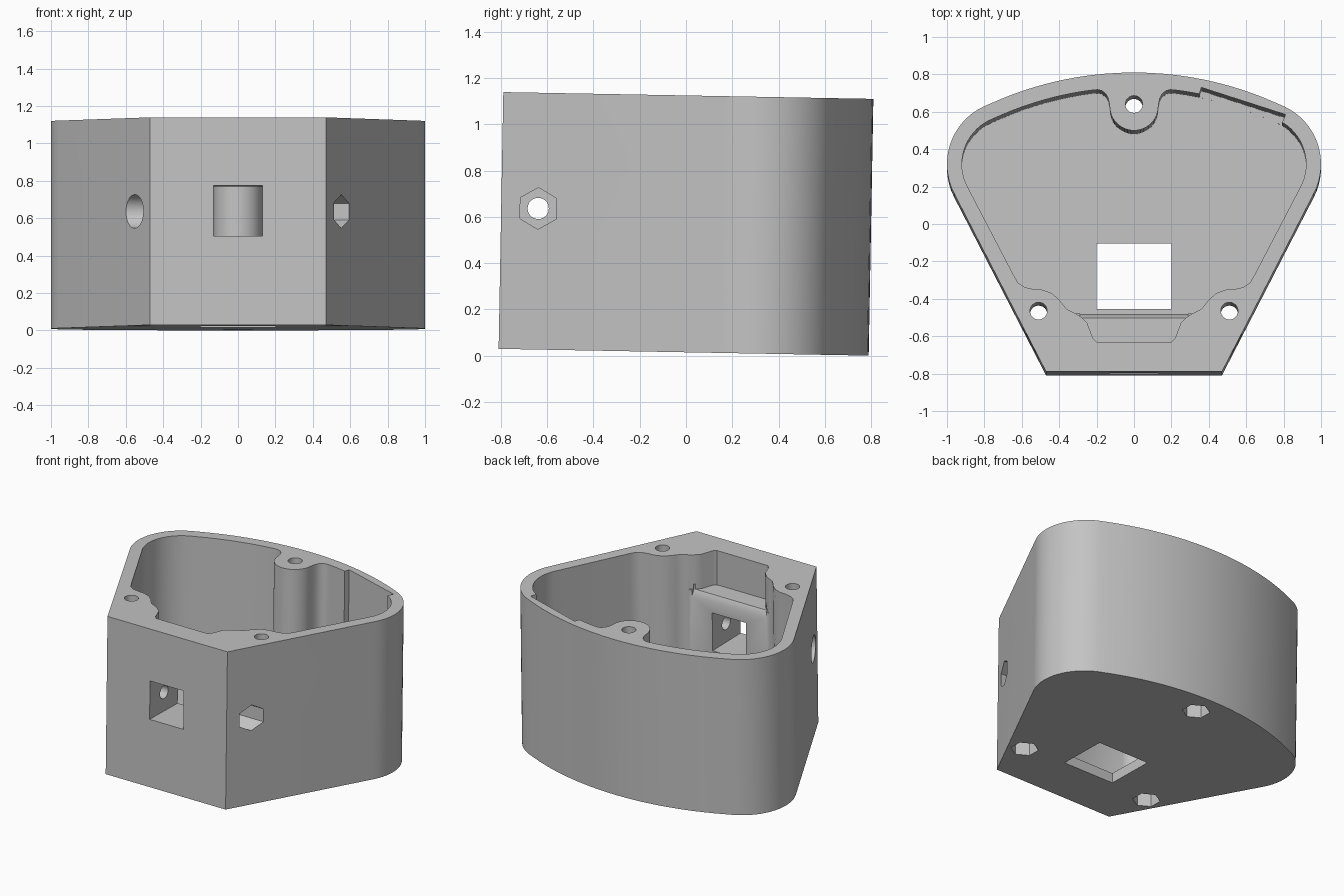
import bpy, bmesh, math
from mathutils import Matrix

cube = bpy.data.objects.get("Cube")
if cube:
    bpy.data.objects.remove(cube, do_unlink=True)

HEIGHT = 1.11
FLOOR = 0.07
TILT = math.radians(-1.05)


def arc(cx, cy, r, start, end, n):
    """Points along an arc, angles in degrees."""
    angles = [math.radians(start + (end - start) * i / n) for i in range(n + 1)]
    return [(cx + r * math.cos(a), cy + r * math.sin(a)) for a in angles]


def mirrored(half):
    """Close a right-hand half outline by mirroring it in x."""
    return half + [(-x, y) for x, y in reversed(half) if abs(x) > 1e-4]


def prism(name, pts, lo, hi, axis="z"):
    """Extrude a counter-clockwise outline along z (xy points) or x (yz points)."""
    def place(u, v, w):
        return (u, v, w) if axis == "z" else (w, u, v)
    bm = bmesh.new()
    low = [bm.verts.new(place(u, v, lo)) for u, v in pts]
    high = [bm.verts.new(place(u, v, hi)) for u, v in pts]
    bm.faces.new(low[::-1])
    bm.faces.new(high)
    for i in range(len(pts)):
        j = (i + 1) % len(pts)
        bm.faces.new((low[i], low[j], high[j], high[i]))
    bm.normal_update()
    mesh = bpy.data.meshes.new(name)
    bm.to_mesh(mesh)
    bm.free()
    obj = bpy.data.objects.new(name, mesh)
    bpy.context.collection.objects.link(obj)
    return obj


def rect(x0, x1, y0, y1):
    return [(x0, y0), (x1, y0), (x1, y1), (x0, y1)]


def ring(cx, cy, r, n, turn=0):
    return arc(cx, cy, r, turn, turn + 360 - 360 / n, n - 1)


# Outer body: straight front, slanted sides, round corners, bowed back
CORNER = (0.66, 0.31)
outer = [(0.47, -0.8)] + arc(*CORNER, 0.34, -27.5, 64, 16) + arc(0, -1.056, 1.856, 66, 90, 10)
housing = prism("housing", mirrored(outer), 0, HEIGHT)

# Cavity outline: offset wall, front screw bosses, rear screw boss
front_boss = [(0.32, -0.485), (0.36, -0.465), (0.38, -0.44), (0.4, -0.415), (0.44, -0.38),
              (0.49, -0.362), (0.54, -0.358), (0.585, -0.348), (0.62, -0.325), (0.64, -0.29)]
rear_boss = [(0.195, 0.708), (0.172, 0.703), (0.15, 0.685), (0.137, 0.66)] + arc(0, 0.62, 0.13, 0, -90, 12)
inner = (front_boss + arc(*CORNER, 0.26, -27.5, 64, 16)
         + arc(0, -1.056, 1.776, 66, 83, 8) + rear_boss)
cutters = [prism("cavity_cutter", mirrored(inner), FLOOR, HEIGHT + 0.2)]

# Front ledge recess with its chamfered lip
ledge = [(0.2, -0.64), (0.22, -0.62), (0.25, -0.54), (0.28, -0.51), (0.32, -0.483), (0.32, -0.45)]
cutters.append(prism("ledge_cutter", mirrored(ledge), 0.865, HEIGHT + 0.2))
lip = [(-0.51, 0.866), (-0.484, 0.82), (-0.46, 0.82), (-0.46, 0.9), (-0.51, 0.9)]
cutters.append(prism("lip_cutter", lip, -0.29, 0.29, "x"))

# Shallow groove in the back wall
groove = [(0.36, 0.72), (0.33, 0.62), (0.77, 0.48), (0.81, 0.575)]
cutters.append(prism("groove_cutter", groove, FLOOR + 0.005, HEIGHT + 0.2))

# Square openings in the floor and the front wall
cutters.append(prism("floor_opening_cutter", rect(-0.2, 0.2, -0.445, -0.095), -0.2, 0.2))
cutters.append(prism("front_opening_cutter", rect(-0.9, -0.4, 0.475, 0.745), -0.132, 0.132, "x"))

# Vertical screw holes with hexagonal nut pockets underneath
for x, y in ((-0.51, -0.475), (0.51, -0.475), (0, 0.63)):
    cutters.append(prism("screw_cutter", ring(x, y, 0.046, 24), -0.2, HEIGHT + 0.2))
    cutters.append(prism("nut_cutter", ring(x, y, 0.09, 6, 30), -0.2, 0.15))

# Cross bolt: through hole, nut pocket on one side, round counterbore on the other
BOLT = (-0.64, 0.61)
cutters.append(prism("bolt_cutter", ring(*BOLT, 0.046, 24), -0.8, 0.8, "x"))
cutters.append(prism("bolt_nut_cutter", ring(*BOLT, 0.09, 6, 30), 0.36, 0.9, "x"))
cutters.append(prism("bolt_head_cutter", ring(*BOLT, 0.09, 32), -0.9, -0.36, "x"))

# Cut everything out of the body
bpy.ops.object.select_all(action="DESELECT")
housing.select_set(True)
bpy.context.view_layer.objects.active = housing
bpy.context.view_layer.update()
for cutter in cutters:
    cutter.hide_render = True
    mod = housing.modifiers.new(cutter.name, "BOOLEAN")
    mod.operation = "DIFFERENCE"
    mod.solver = "EXACT"
    mod.object = cutter
    bpy.ops.object.modifier_apply(modifier=mod.name)
for cutter in cutters:
    bpy.data.objects.remove(cutter, do_unlink=True)

# Slight backward lean, resting on the ground by the rear edge
half = HEIGHT / 2
housing.data.transform(Matrix.Translation((0, 0, half)) @ Matrix.Rotation(TILT, 4, "X")
                       @ Matrix.Translation((0, 0, -half)))
lowest = min(v.co.z for v in housing.data.vertices)
housing.data.transform(Matrix.Translation((0, 0, -lowest)))

# Plain grey material and smooth curved walls
grey = bpy.data.materials.new("plain grey")
grey.use_nodes = True
colour = (0.55, 0.55, 0.55, 1)
grey.diffuse_color = colour
grey.node_tree.nodes["Principled BSDF"].inputs["Base Color"].default_value = colour
housing.data.materials.clear()
housing.data.materials.append(grey)
bpy.ops.object.shade_smooth_by_angle(angle=math.radians(30))
